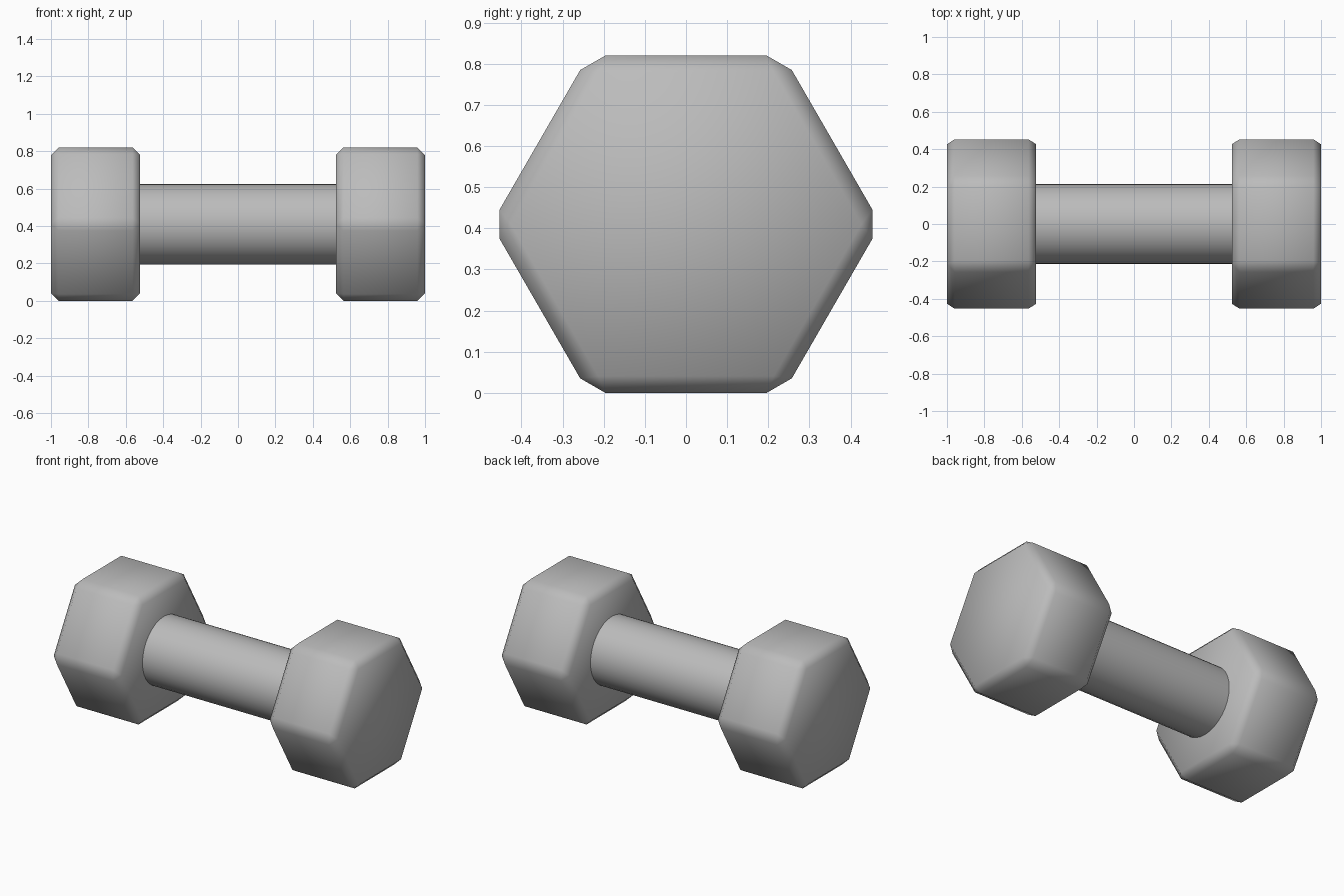
import bpy
import math

cube = bpy.data.objects.get("Cube")
if cube:
    bpy.data.objects.remove(cube, do_unlink=True)

APOTHEM = 0.41        # half the height of the hexagonal heads
HEAD_WIDTH = 0.477
CHAMFER = 0.041

# One plain grey for the whole dumbbell
grey = bpy.data.materials.new("grey metal")
grey.use_nodes = True
colour = (0.5, 0.5, 0.5, 1)
grey.diffuse_color = colour
grey.node_tree.nodes["Principled BSDF"].inputs["Base Color"].default_value = colour


def prism(name, sides, radius, length, x, spin=0.0, ends="NGON"):
    """Prism lying along the x axis at the height of the heads' centre."""
    bpy.ops.mesh.primitive_cylinder_add(
        vertices=sides, radius=radius, depth=length, end_fill_type=ends)
    obj = bpy.context.object
    obj.name = obj.data.name = name
    obj.rotation_euler = (spin, math.pi / 2, 0)
    bpy.ops.object.transform_apply(location=False, rotation=True, scale=False)
    obj.location = (x, 0, APOTHEM)
    obj.data.materials.append(grey)
    return obj


# Hexagonal heads, lying on a flat side, with one chamfer on every edge
for name, side in (("left_head", 1), ("right_head", -1)):
    head = prism(name, 6, APOTHEM / math.cos(math.pi / 6), HEAD_WIDTH,
                 side * (1 - HEAD_WIDTH / 2))
    bevel = head.modifiers.new("chamfer", "BEVEL")
    bevel.width = CHAMFER
    bevel.segments = 1
    bevel.limit_method = "NONE"
    bpy.ops.object.shade_smooth()

# Round grip, its open ends hidden inside the heads
grip = prism("grip", 32, 0.215, 2 * (1 - HEAD_WIDTH) + 0.1, 0, ends="NOTHING")
bpy.ops.object.shade_smooth()
